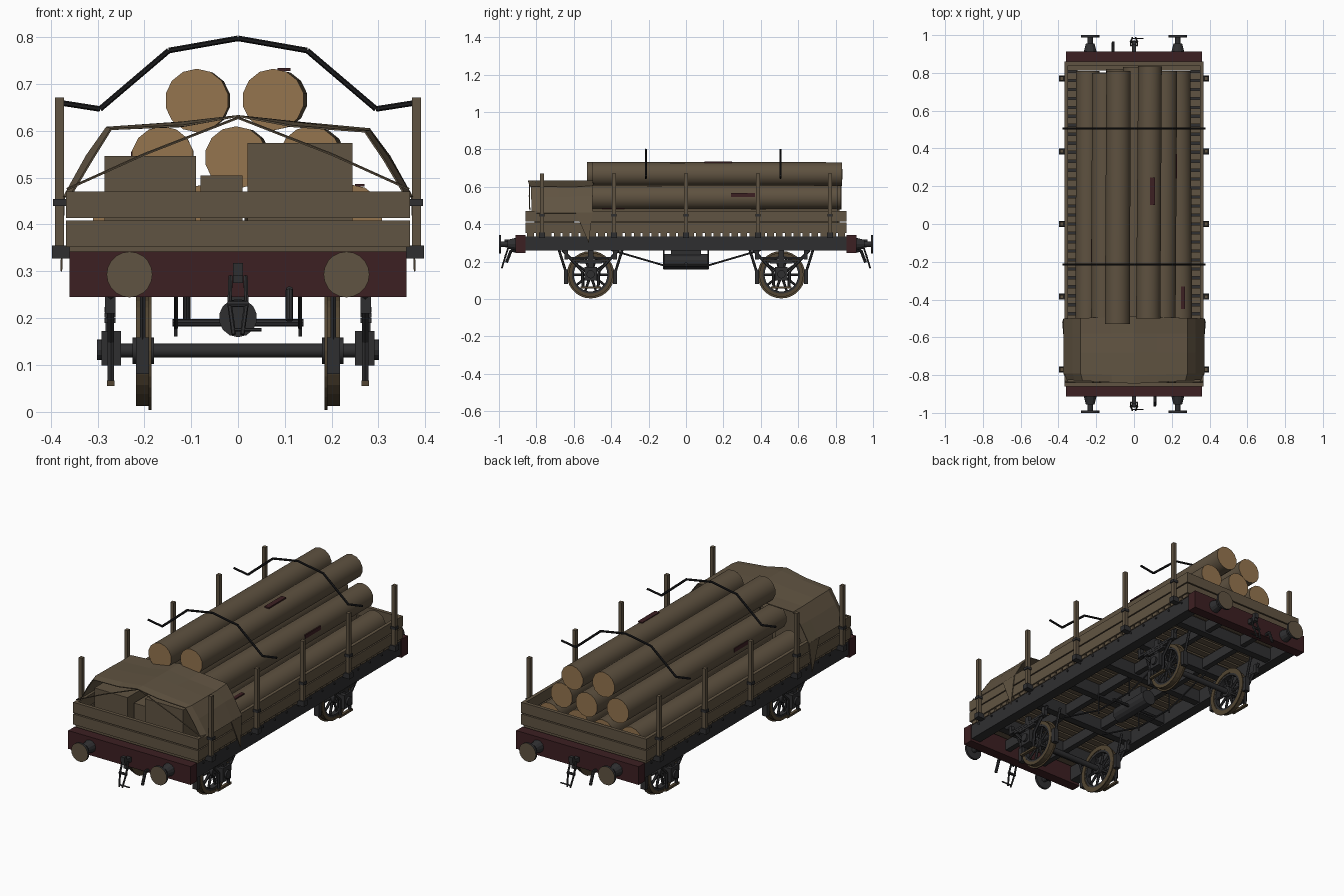
import bpy, bmesh, math, random
from mathutils import Vector, Matrix

if "Cube" in bpy.data.objects:
    bpy.data.objects.remove(bpy.data.objects["Cube"])

random.seed(4)


def material(name, rgb):
    m = bpy.data.materials.new(name)
    m.diffuse_color = (*rgb, 1)
    m.use_nodes = True
    m.node_tree.nodes["Principled BSDF"].inputs["Base Color"].default_value = m.diffuse_color
    return m


WOOD = material("weathered wood", (0.118, 0.088, 0.054))
CUT = material("cut log end", (0.30, 0.178, 0.078))
RED = material("dark red paint", (0.046, 0.014, 0.016))
IRON = material("dark iron", (0.028, 0.028, 0.030))
CORD = material("black cord", (0.010, 0.010, 0.011))
BARK = material("bark", (0.112, 0.083, 0.051))
RUST = material("rusty tyre", (0.085, 0.060, 0.032))


def box(bm, lo, hi):
    lo, hi = Vector(lo), Vector(hi)
    size = [abs(v) for v in hi - lo]
    bmesh.ops.create_cube(bm, size=1, matrix=Matrix.Translation((lo + hi) / 2) @ Matrix.Diagonal((*size, 1)))


def rod(bm, a, b, r, r2=None, n=12):
    a, b = Vector(a), Vector(b)
    d = b - a
    mat = Matrix.Translation((a + b) / 2) @ d.to_track_quat('Z', 'Y').to_matrix().to_4x4()
    bmesh.ops.create_cone(bm, cap_ends=True, segments=n, radius1=r, radius2=r if r2 is None else r2,
                          depth=d.length, matrix=mat)


def path(bm, pts, r, n=6):
    for a, b in zip(pts, pts[1:]):
        rod(bm, a, b, r, n=n)


def ring(bm, c, r_in, r_out, half, n=28):
    # square-section ring around the x axis
    rows = []
    for i in range(n):
        t = 2 * math.pi * i / n
        rows.append([bm.verts.new((c[0] + dx, c[1] + r * math.cos(t), c[2] + r * math.sin(t)))
                     for dx, r in ((-half, r_in), (half, r_in), (half, r_out), (-half, r_out))])
    for i in range(n):
        p, q = rows[i], rows[(i + 1) % n]
        for k in range(4):
            bm.faces.new((p[k], p[(k + 1) % 4], q[(k + 1) % 4], q[k]))


def finish(bm, name, *mats, rule=None, smooth=False):
    bmesh.ops.recalc_face_normals(bm, faces=bm.faces[:])
    if rule:
        for f in bm.faces:
            f.material_index = rule(f)
    me = bpy.data.meshes.new(name)
    bm.to_mesh(me)
    bm.free()
    ob = bpy.data.objects.new(name, me)
    bpy.context.collection.objects.link(ob)
    for m in mats:
        me.materials.append(m)
    if smooth:
        bpy.ops.object.select_all(action='DESELECT')
        ob.select_set(True)
        bpy.context.view_layer.objects.active = ob
        bpy.ops.object.shade_smooth_by_angle(angle=math.radians(40))
    return ob


S = (-1, 1)

# Underframe: sole bars, inner beams, cross beams, diagonals
bm = bmesh.new()
for s in S:
    box(bm, (s * 0.30, -0.86, 0.258), (s * 0.355, 0.86, 0.335))
    box(bm, (s * 0.10, -0.86, 0.275), (s * 0.13, 0.86, 0.33))
for y in (-0.7, -0.4, -0.14, 0.14, 0.4, 0.7):
    box(bm, (-0.30, y - 0.02, 0.265), (0.30, y + 0.02, 0.332))
for y in [i * 0.1 - 0.8 for i in range(17)]:
    for s in S:
        rod(bm, (s * 0.354, y, 0.32), (s * 0.36, y, 0.32), 0.006, n=6)
finish(bm, "underframe", IRON)

# Buffer beams at both ends
bm = bmesh.new()
for s in S:
    box(bm, (-0.36, s * 0.858, 0.245), (0.36, s * 0.912, 0.342))
finish(bm, "buffer_beams", RED)

# Deck planks with open gaps
bm = bmesh.new()
pitch = 0.0475
for i in range(36):
    y = (i - 17.5) * pitch
    box(bm, (-0.36, y - 0.018, 0.335), (0.36, y + 0.018, 0.352))
finish(bm, "deck_planks", WOOD)

# Two-board sides and ends
bm = bmesh.new()
for lo, hi in ((0.352, 0.408), (0.414, 0.47)):
    for s in S:
        box(bm, (s * 0.35, -0.858, lo), (s * 0.368, 0.858, hi))
        box(bm, (-0.368, s * 0.84, lo), (0.368, s * 0.859, hi))
finish(bm, "side_boards", WOOD)

# Stakes and their brackets
stakes, brackets = bmesh.new(), bmesh.new()
for s in S:
    for y in (-0.77, -0.385, 0, 0.385, 0.77):
        box(stakes, (s * 0.372, y - 0.01, 0.34), (s * 0.391, y + 0.01, 0.672))
        box(brackets, (s * 0.355, y - 0.016, 0.327), (s * 0.398, y + 0.016, 0.355))
        box(brackets, (s * 0.366, y - 0.014, 0.44), (s * 0.396, y + 0.014, 0.454))
finish(stakes, "stakes", WOOD)
finish(brackets, "stake_brackets", IRON)

# Stacked logs: x, z, radius, front y, back y
logs = [(-0.085, 0.665, 0.068, -0.53, 0.81), (0.08, 0.667, 0.066, -0.50, 0.835)]
logs += [(x, 0.543, 0.067, -0.52, e) for x, e in ((-0.16, 0.80), (0, 0.83), (0.16, 0.81))]
logs += [(x, 0.419, 0.066, -0.53, e) for x, e in ((-0.245, 0.81), (-0.08, 0.82), (0.08, 0.80), (0.24, 0.81))]
bm = bmesh.new()
for x, z, r, a, b in logs:
    k = random.uniform(-0.006, 0.006)
    rod(bm, (x + k, a, z), (x - k, b, z), r, r * 0.97, n=14)
finish(bm, "logs", BARK, CUT, rule=lambda f: int(abs(f.normal.y) > 0.7), smooth=True)

# Bare red patches on the bark
bm = bmesh.new()
box(bm, (0.085, 0.10, 0.728), (0.112, 0.245, 0.735))
box(bm, (0.222, 0.24, 0.546), (0.2285, 0.37, 0.566))
box(bm, (0.25, -0.45, 0.481), (0.27, -0.33, 0.487))
box(bm, (-0.2285, -0.2, 0.535), (-0.222, -0.08, 0.556))
finish(bm, "bare_patches", RED)

# Bent binding bars across the load
half = [(0.378, 0.66), (0.295, 0.647), (0.148, 0.772)]
prof = [(-x, z) for x, z in half] + [(0, 0.798)] + [(x, z) for x, z in reversed(half)]
bm = bmesh.new()
for y in (-0.215, 0.505):
    path(bm, [(x, y, z) for x, z in prof], 0.006)
finish(bm, "binding_bars", CORD)

# Crates sheltered under the sheet
bm = bmesh.new()
box(bm, (-0.285, -0.80, 0.352), (-0.09, -0.62, 0.546))
box(bm, (0.02, -0.81, 0.352), (0.245, -0.60, 0.574))
box(bm, (-0.08, -0.76, 0.352), (0.01, -0.64, 0.505))
finish(bm, "crates", WOOD)

# Draped sheet lofted from one arch, open to the front
arch = [(0.374, 0.46), (0.325, 0.545), (0.282, 0.607), (0.12, 0.618)]
arch = [(-x, z) for x, z in arch] + [(0, 0.634)] + [(x, z) for x, z in reversed(arch)]
bm = bmesh.new()
rows = []
for y, w, bow in ((-0.825, 0.965, -0.02), (-0.79, 1, -0.01), (-0.68, 1, 0), (-0.58, 1, 0), (-0.50, 1, 0.01)):
    rows.append([bm.verts.new((x * w, y + bow * (1 - abs(x) / 0.374),
                               z + (random.uniform(-0.008, 0.004) if 0.46 < z < 0.63 else 0)))
                 for x, z in arch])
for p, q in zip(rows, rows[1:]):
    for i in range(len(p) - 1):
        bm.faces.new((p[i], p[i + 1], q[i + 1], q[i]))
for s in S:  # loose corner flaps
    bm.faces.new([bm.verts.new((s * x, y, z)) for x, y, z in
                  ((0.374, -0.59, 0.462), (0.374, -0.50, 0.462), (0.380, -0.52, 0.30))])
sheet = finish(bm, "cover_sheet", WOOD)
sheet.modifiers.new("cloth thickness", 'SOLIDIFY').thickness = 0.004

# Tie cords at the open end of the sheet
bm = bmesh.new()
for s in S:
    path(bm, [(0, -0.835, 0.628), (s * 0.2, -0.838, 0.55), (s * 0.366, -0.835, 0.475)], 0.003, 5)
finish(bm, "sheet_cords", WOOD)

# Wheels, axles, axle guards, springs and brakes
tyres, spokes, gear, keeps = (bmesh.new() for _ in range(4))
ZC, R = 0.13, 0.118
for yc in (-0.51, 0.51):
    rod(spokes, (-0.275, yc, ZC), (0.275, yc, ZC), 0.015)
    for s in S:
        c = (s * 0.203, yc, ZC)
        ring(tyres, c, 0.101, R, 0.015)
        ring(tyres, (s * 0.188, yc, ZC), 0.103, 0.127, 0.003)
        ring(spokes, c, 0.09, 0.102, 0.014)
        rod(spokes, (s * 0.18, yc, ZC), (s * 0.226, yc, ZC), 0.028)
        for i in range(10):
            t = math.pi * i / 5
            d = Vector((0, math.cos(t), math.sin(t)))
            rod(spokes, Vector(c) + d * 0.02, Vector(c) + d * 0.095, 0.008, 0.006, n=6)
        # axle box and leaf spring
        box(gear, (s * 0.25, yc - 0.034, 0.098), (s * 0.292, yc + 0.034, 0.172))
        rod(gear, (s * 0.29, yc, 0.132), (s * 0.302, yc, 0.132), 0.022)
        for k in range(3):
            w = 0.13 - 0.035 * k
            box(gear, (s * 0.262, yc - w, 0.213 - k * 0.012), (s * 0.286, yc + w, 0.224 - k * 0.012))
        box(gear, (s * 0.265, yc - 0.015, 0.16), (s * 0.283, yc + 0.015, 0.258))
        for q in S:
            # splayed guard legs, spring hangers and brake blocks
            path(gear, [(s * 0.272, yc + q * 0.15, 0.262), (s * 0.272, yc + q * 0.045, 0.15),
                        (s * 0.272, yc + q * 0.04, 0.06)], 0.008)
            box(gear, (s * 0.262, yc + q * 0.12, 0.21), (s * 0.284, yc + q * 0.14, 0.26))
            box(gear, (s * 0.19, yc + q * 0.12, 0.08), (s * 0.218, yc + q * 0.142, 0.158))
            path(gear, [(s * 0.204, yc + q * 0.134, 0.15), (s * 0.204, yc + q * 0.17, 0.265)], 0.007)
        box(keeps, (s * 0.264, yc - 0.055, 0.055), (s * 0.28, yc + 0.055, 0.066))
finish(tyres, "wheel_tyres", RUST)
finish(spokes, "wheel_spokes_and_axles", IRON, smooth=True)
finish(gear, "axle_guards_and_brakes", IRON)
finish(keeps, "guard_tie_bars", RUST)

# Brake cylinder and truss rods
bm = bmesh.new()
rod(bm, (0, -0.12, 0.20), (0, 0.12, 0.20), 0.041, n=14)
box(bm, (-0.02, -0.08, 0.22), (0.02, 0.08, 0.28))
rod(bm, (-0.14, 0, 0.19), (0.14, 0, 0.19), 0.008, n=8)
for s in S:
    path(bm, [(s * 0.133, -0.40, 0.262), (s * 0.133, -0.12, 0.18), (s * 0.133, 0.12, 0.18),
              (s * 0.133, 0.40, 0.262)], 0.005)
    for y in (-0.12, 0.12):
        rod(bm, (s * 0.133, y, 0.16), (s * 0.133, y, 0.28), 0.004, n=6)
finish(bm, "brake_cylinder_and_rods", IRON)

# Buffers: dark housings with a worn face plate
bm = bmesh.new()
for e in S:
    for x in (-0.232, 0.232):
        rod(bm, (x, e * 0.91, 0.293), (x, e * 0.955, 0.293), 0.034, 0.023, n=12)
        rod(bm, (x, e * 0.95, 0.293), (x, e * 0.99, 0.293), 0.014)
        rod(bm, (x, e * 0.988, 0.293), (x, e, 0.293), 0.049, n=20)
finish(bm, "buffers", IRON, WOOD,
       rule=lambda f: int(abs(f.normal.y) > 0.9 and abs(f.calc_center_median().y) > 0.995))

# Coupling hook, hanging links and brake hose
bm = bmesh.new()
for e in S:
    box(bm, (-0.011, e * 0.91, 0.275), (0.011, e * 0.965, 0.30))
    box(bm, (-0.011, e * 0.95, 0.29), (0.011, e * 0.97, 0.318))
    for s in S:
        path(bm, [(s * 0.016, e * 0.945, 0.29), (s * 0.018, e * 0.965, 0.23), (s * 0.009, e * 0.985, 0.165)], 0.005)
    rod(bm, (-0.022, e * 0.965, 0.23), (0.022, e * 0.965, 0.23), 0.007, n=8)
    rod(bm, (-0.012, e * 0.982, 0.175), (0.05, e * 0.982, 0.175), 0.004, n=6)
    path(bm, [(e * -0.11, e * 0.90, 0.255), (e * -0.11, e * 0.935, 0.26), (e * -0.11, e * 0.96, 0.195)], 0.008, 8)
finish(bm, "couplings_and_hoses", IRON)
